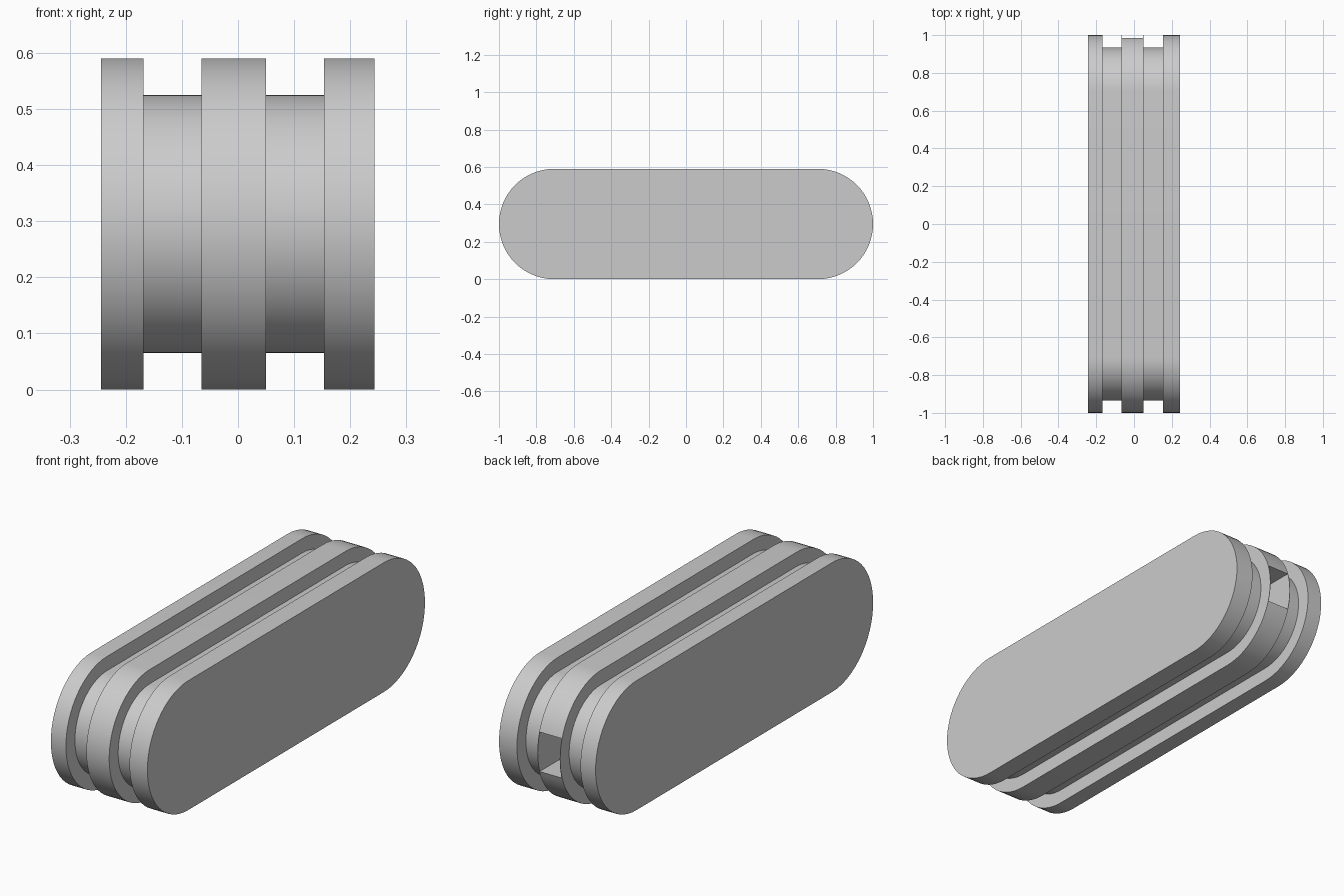
import bpy, bmesh, math

cube = bpy.data.objects.get("Cube")
if cube:
    bpy.data.objects.remove(cube, do_unlink=True)

MID_Z = 0.295       # height of the long axis
CENTRE_Y = 0.705    # distance of each rounded end's centre
RIB_R, CORE_R = 0.295, 0.23
SEGMENTS = 32       # per rounded end

grey = bpy.data.materials.new("plain grey")
grey.use_nodes = True
colour = (0.6, 0.6, 0.6, 1)
grey.diffuse_color = colour
grey.node_tree.nodes["Principled BSDF"].inputs["Base Color"].default_value = colour


def add_slab(name, x0, x1, radius):
    """Round-ended slab, extruded along x."""
    bm = bmesh.new()
    ring = []
    for side in (1, -1):
        for i in range(SEGMENTS + 1):
            a = math.pi * i / SEGMENTS - math.pi / 2
            ring.append(bm.verts.new((x0, side * (CENTRE_Y + radius * math.cos(a)),
                                      MID_Z + side * radius * math.sin(a))))
    face = bm.faces.new(ring)
    out = bmesh.ops.extrude_face_region(bm, geom=[face])
    moved = [v for v in out["geom"] if isinstance(v, bmesh.types.BMVert)]
    bmesh.ops.translate(bm, verts=moved, vec=(x1 - x0, 0, 0))
    bmesh.ops.recalc_face_normals(bm, faces=bm.faces)
    mesh = bpy.data.meshes.new(name)
    bm.to_mesh(mesh)
    bm.free()
    mesh.materials.append(grey)
    obj = bpy.data.objects.new(name, mesh)
    bpy.context.collection.objects.link(obj)
    return obj


def activate(obj):
    bpy.ops.object.select_all(action='DESELECT')
    obj.select_set(True)
    bpy.context.view_layer.objects.active = obj


# Three large ribs with two narrower cores between them
ribs = [add_slab("right_rib", -0.244, -0.168, RIB_R),
        add_slab("middle_rib", -0.065, 0.05, RIB_R),
        add_slab("left_rib", 0.153, 0.243, RIB_R)]
cores = [add_slab("right_core", -0.169, -0.0645, CORE_R),
         add_slab("left_core", 0.0495, 0.154, CORE_R)]

# Pocket in the back end of the middle rib, leaving thin side walls
bpy.ops.mesh.primitive_cube_add(size=1, location=(-0.0075, 0.9, MID_Z))
cutter = bpy.context.object
cutter.name = "pocket_cutter"
cutter.scale = (0.111, 0.5, 0.18)
cutter.hide_render = True
cutter.data.materials.append(grey)
middle = ribs[1]
cut = middle.modifiers.new("pocket", 'BOOLEAN')
cut.operation = 'DIFFERENCE'
cut.solver = 'EXACT'
cut.object = cutter
activate(middle)
bpy.ops.object.modifier_apply(modifier=cut.name)
bpy.data.objects.remove(cutter, do_unlink=True)

# Smooth rims, sharp edges
for obj in ribs + cores:
    activate(obj)
    bpy.ops.object.shade_smooth_by_angle(angle=math.radians(30))
